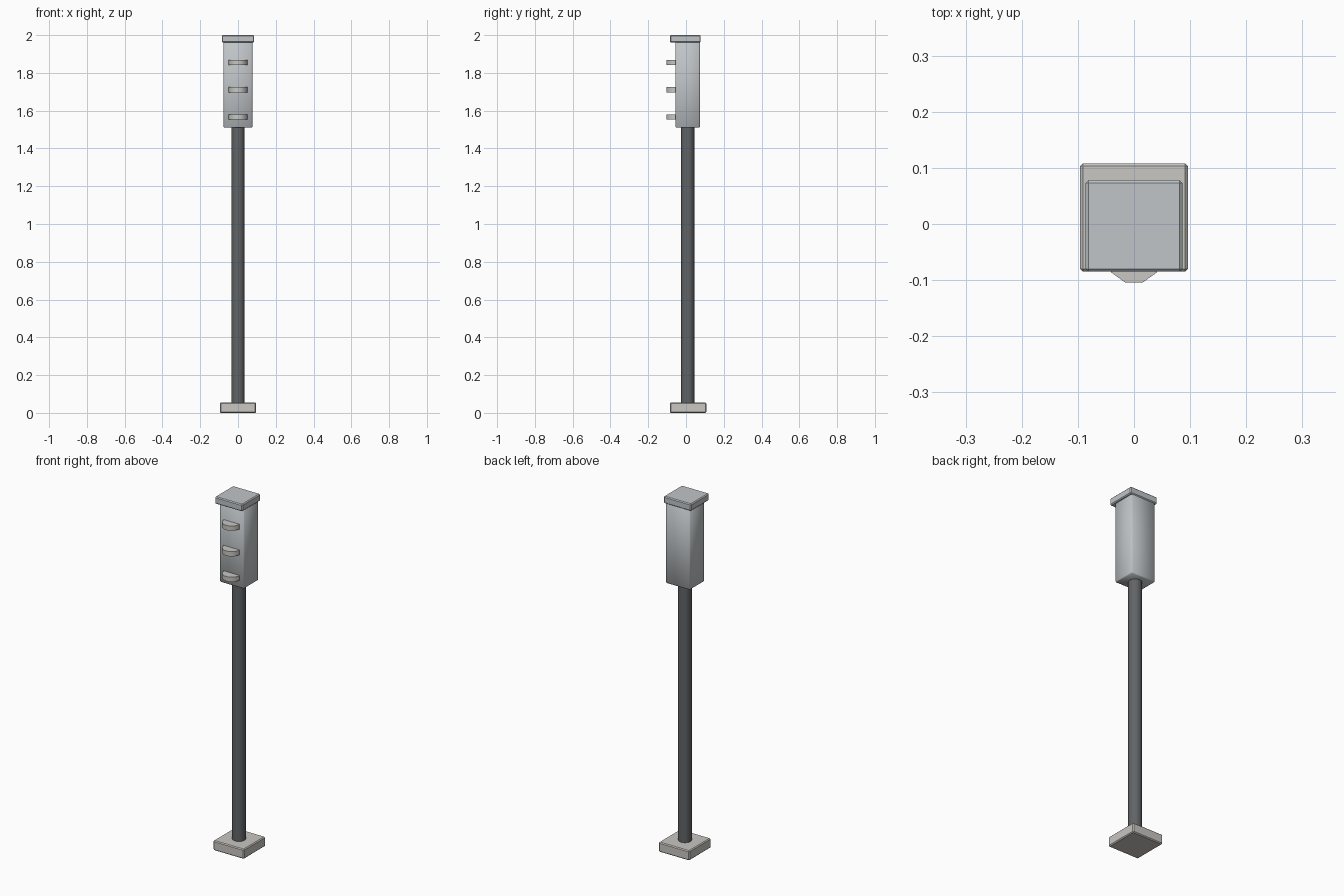
import bpy, bmesh, math

if "Cube" in bpy.data.objects:
    bpy.data.objects.remove(bpy.data.objects["Cube"])


def material(name, rgb):
    m = bpy.data.materials.new(name)
    m.diffuse_color = (*rgb, 1)
    m.use_nodes = True
    m.node_tree.nodes["Principled BSDF"].inputs["Base Color"].default_value = m.diffuse_color
    return m


CONCRETE = material("concrete", (0.58, 0.57, 0.54))
PAINT = material("painted_metal", (0.53, 0.56, 0.58))
DARK = material("dark_metal", (0.12, 0.125, 0.13))


def finish(bm, name, mat, smooth=None):
    bmesh.ops.recalc_face_normals(bm, faces=bm.faces)
    me = bpy.data.meshes.new(name)
    bm.to_mesh(me)
    bm.free()
    me.materials.append(mat)
    ob = bpy.data.objects.new(name, me)
    bpy.context.collection.objects.link(ob)
    if smooth:
        me.shade_smooth()
        me.set_sharp_from_angle(angle=math.radians(smooth))
    return ob


def box(name, mat, x, y0, y1, z0, z1, bevel=0.005, smooth=None):
    bm = bmesh.new()
    bmesh.ops.create_cube(bm, size=1)
    for v in bm.verts:
        v.co = (v.co.x * 2 * x, (y0 + y1) / 2 + v.co.y * (y1 - y0),
                (z0 + z1) / 2 + v.co.z * (z1 - z0))
    bmesh.ops.bevel(bm, geom=bm.edges[:], offset=bevel, segments=1,
                    affect='EDGES')
    return finish(bm, name, mat, smooth)


def visor(name, z0, z1, y=-0.057, r=0.05):
    # half of a ten-sided disc, flat edge forward
    bm = bmesh.new()
    angles = [math.radians(a) for a in range(0, 181, 36)]
    pts = [(r * math.cos(a), -r * math.sin(a)) for a in angles]
    pts = [(r, 0.01)] + pts + [(-r, 0.01)]
    face = bm.faces.new([bm.verts.new((px, y + py, z0)) for px, py in pts])
    ext = bmesh.ops.extrude_face_region(bm, geom=[face])
    for v in ext['geom']:
        if isinstance(v, bmesh.types.BMVert):
            v.co.z = z1
    return finish(bm, name, mat=CONCRETE, smooth=40)


# base plate, signal housing and lid
box("base", CONCRETE, 0.096, -0.085, 0.108, 0.0, 0.055)
box("housing", PAINT, 0.076, -0.056, 0.074, 1.51, 1.965, smooth=60)
box("lid", PAINT, 0.086, -0.085, 0.078, 1.96, 2.0)

# pole
bpy.ops.mesh.primitive_cylinder_add(vertices=20, radius=0.035, depth=1.48,
                                    location=(0, 0.009, 0.78))
pole = bpy.context.object
pole.name = "pole"
pole.data.materials.append(DARK)
bpy.ops.object.shade_smooth_by_angle()

# three visors over the lamps
for i, z in enumerate((1.842, 1.697, 1.553)):
    visor(f"visor_{i + 1}", z, z + 0.027)
